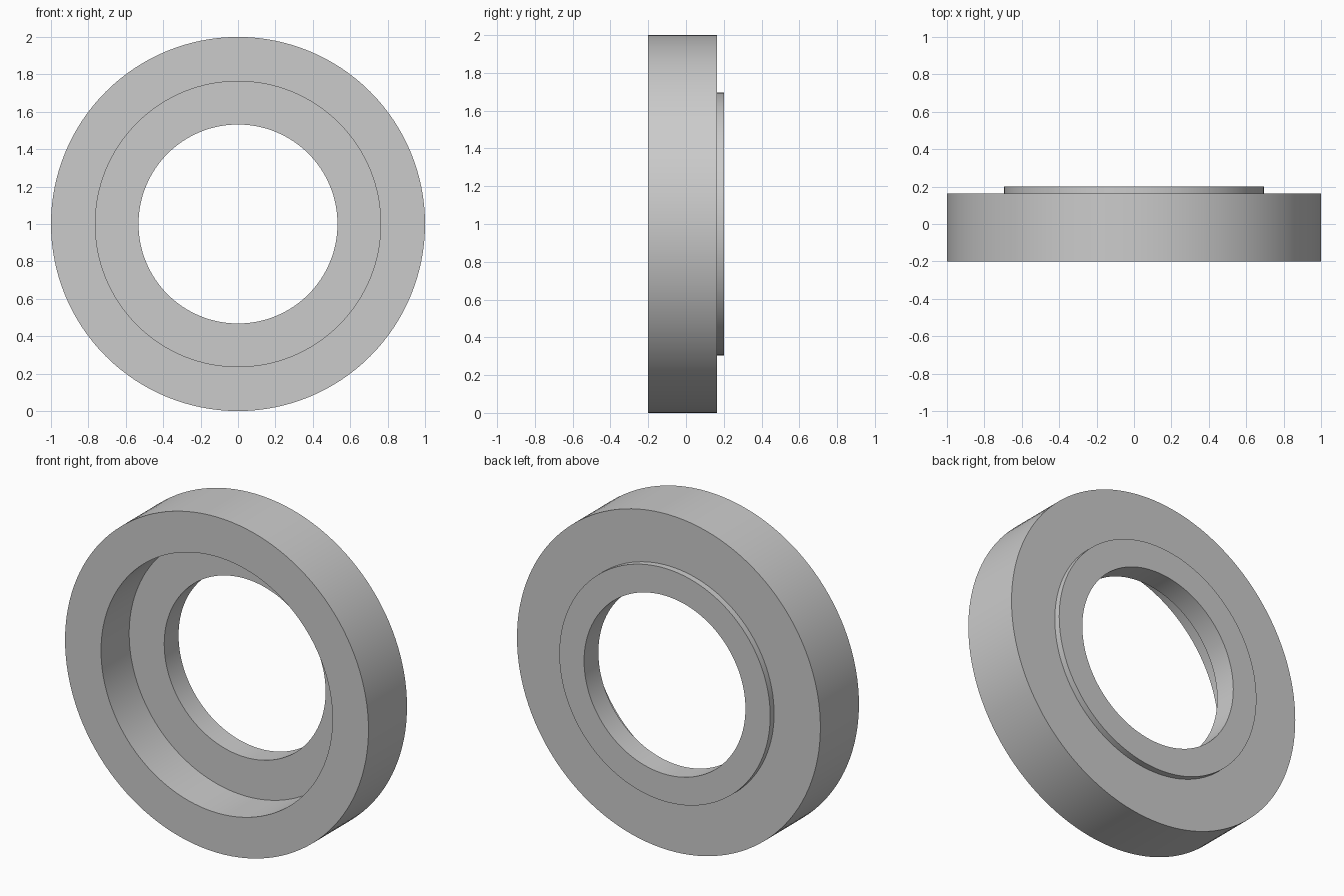
import bpy
import bmesh
import math
from mathutils import Vector, Matrix

cube = bpy.data.objects.get("Cube")
if cube:
    bpy.data.objects.remove(cube, do_unlink=True)

# Plain grey metal
grey = bpy.data.materials.new("light_grey")
grey.use_nodes = True
colour = (0.6, 0.6, 0.6, 1)
grey.diffuse_color = colour
grey.node_tree.nodes["Principled BSDF"].inputs["Base Color"].default_value = colour

# Main dimensions
OUTER, RECESS, BOSS, BORE = 1.0, 0.763, 0.695, 0.532
FRONT, FLOOR, FLANGE_BACK, BOSS_BACK = -0.2, 0.065, 0.163, 0.2
SEGMENTS = 128

# Closed section as (radius, y): flange, rear boss, bore, front recess
section = [
    (OUTER, FRONT), (OUTER, FLANGE_BACK),
    (BOSS, FLANGE_BACK), (BOSS, BOSS_BACK),
    (BORE, BOSS_BACK), (BORE, FLOOR),
    (RECESS, FLOOR), (RECESS, FRONT),
]

# Turn the section about the y axis
bm = bmesh.new()
rings = []
for i in range(SEGMENTS):
    turn = Matrix.Rotation(math.tau * i / SEGMENTS, 3, 'Y')
    rings.append([bm.verts.new(turn @ Vector((r, y, 0))) for r, y in section])
for i, ring in enumerate(rings):
    following = rings[(i + 1) % SEGMENTS]
    for j in range(len(section)):
        k = (j + 1) % len(section)
        bm.faces.new((ring[j], ring[k], following[k], following[j]))
bmesh.ops.recalc_face_normals(bm, faces=bm.faces)

mesh = bpy.data.meshes.new("stepped_ring")
bm.to_mesh(mesh)
bm.free()
mesh.materials.append(grey)
ring_object = bpy.data.objects.new("stepped_ring", mesh)
ring_object.location.z = OUTER
bpy.context.collection.objects.link(ring_object)

# Smooth walls with crisp rims
bpy.ops.object.select_all(action='DESELECT')
ring_object.select_set(True)
bpy.context.view_layer.objects.active = ring_object
bpy.ops.object.shade_smooth_by_angle(angle=math.radians(30))
